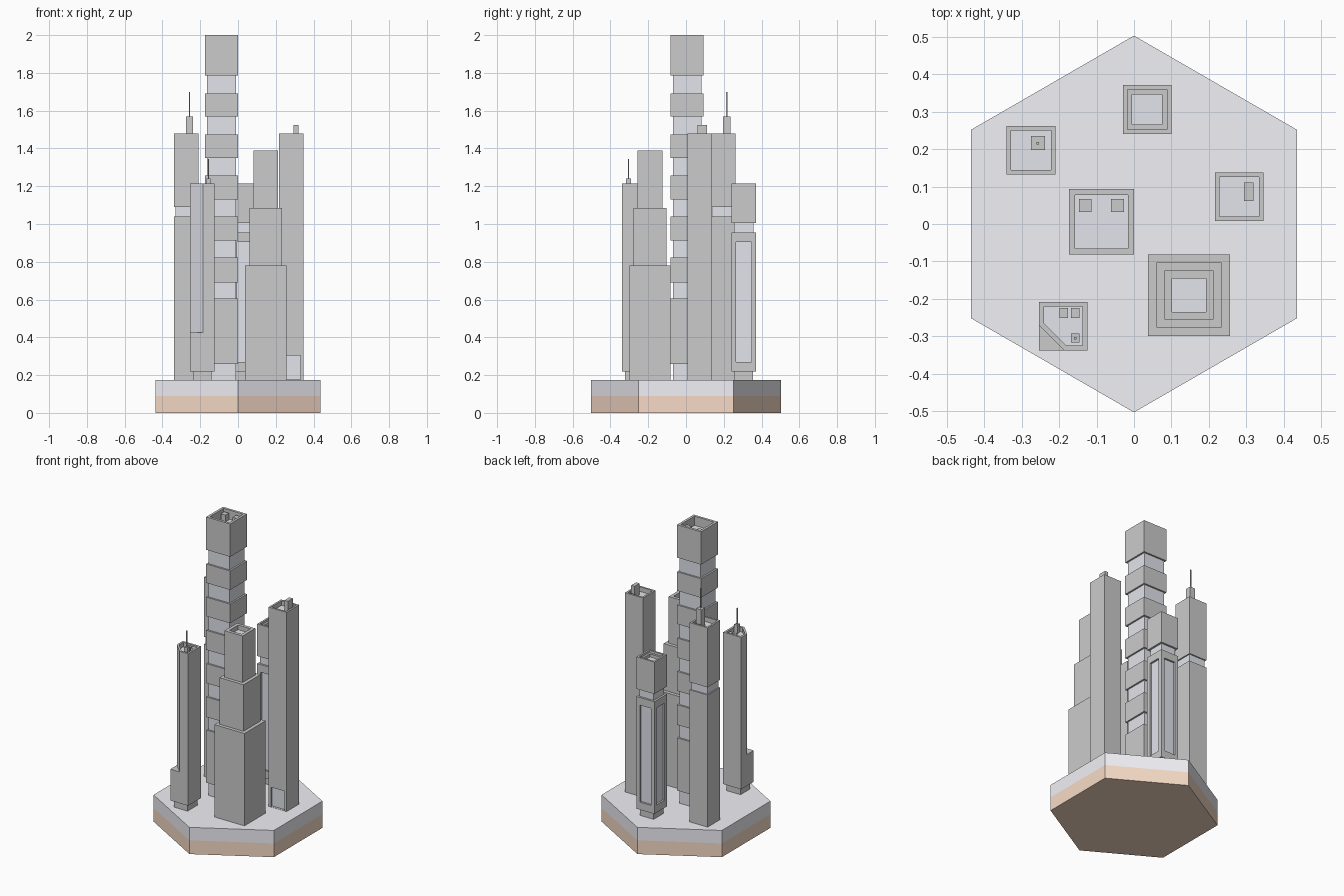
import bpy, bmesh, math
from mathutils import Vector

if "Cube" in bpy.data.objects:
    bpy.data.objects.remove(bpy.data.objects["Cube"])


def material(name, rgb):
    m = bpy.data.materials.new(name)
    m.diffuse_color = (*rgb, 1)
    m.use_nodes = True
    m.node_tree.nodes["Principled BSDF"].inputs["Base Color"].default_value = m.diffuse_color
    return m


GREY = material("concrete", (0.8, 0.8, 0.8))
GLASS = material("glass", (0.76, 0.78, 0.84))
STONE = material("pavement", (0.88, 0.88, 0.93))
SOIL = material("soil", (0.93, 0.71, 0.57))
GROUND = 0.175


def square(h):
    return [(-h, -h), (h, -h), (h, h), (-h, h)]


def cut_square(h, k):
    # square whose front left corner is cut along x + y = -k
    return [(-h, h - k), (h - k, -h), (h, -h), (h, h), (-h, h)]


def hexagon(r):
    return [(r * math.cos(math.radians(30 + 60 * i)), r * math.sin(math.radians(30 + 60 * i))) for i in range(6)]


def finish(bm, name, mats):
    me = bpy.data.meshes.new(name)
    bm.normal_update()
    bm.to_mesh(me)
    bm.free()
    for m in mats:
        me.materials.append(m)
    ob = bpy.data.objects.new(name, me)
    bpy.context.collection.objects.link(ob)
    return ob


def loft(centre, rings, glass_bands=(), glass_cap=True):
    """Stack outlines (outline, z) into one closed skin; returns bmesh and side faces per band."""
    bm = bmesh.new()
    loops = [[bm.verts.new((centre[0] + x, centre[1] + y, z)) for x, y in pts] for pts, z in rings]
    bm.faces.new(loops[0][::-1])
    bands = []
    for k, (a, b) in enumerate(zip(loops, loops[1:])):
        n = len(a)
        band = [bm.faces.new((a[i], a[(i + 1) % n], b[(i + 1) % n], b[i])) for i in range(n)]
        for f in band:
            f.material_index = int(k in glass_bands)
        bands.append(band)
    bm.faces.new(loops[-1]).material_index = int(glass_cap)
    bm.normal_update()
    return bm, bands


def panel(bm, f, half_width, z0, z1, depth):
    """Sink a rectangular glass panel into an upright face."""
    n = f.normal.copy()
    c = f.calc_center_median()
    t = n.cross(Vector((0, 0, 1)))
    bmesh.ops.inset_individual(bm, faces=[f], thickness=0.02)
    for v in f.verts:
        side = 1 if (v.co - c).dot(t) > 0 else -1
        p = c + t * side * half_width
        v.co = (p.x, p.y, z0 if v.co.z < c.z else z1)
    new = bmesh.ops.extrude_discrete_faces(bm, faces=[f])["faces"][0]
    new.material_index = 1
    bmesh.ops.translate(bm, verts=new.verts[:], vec=-n * depth)


def box(name, x0, x1, y0, y1, z0, z1):
    bm, _ = loft(((x0 + x1) / 2, (y0 + y1) / 2),
                 [([(sx * (x1 - x0) / 2, sy * (y1 - y0) / 2) for sx, sy in square(1)], z) for z in (z0, z1)],
                 glass_cap=False)
    finish(bm, name, [GREY])


def antenna(name, x, y, z0, z1):
    box(name, x - 0.003, x + 0.003, y - 0.003, y + 0.003, z0, z1)


def sq_rings(pairs):
    return [(square(h), z) for h, z in pairs]


# hexagonal ground: soil below, pavement above
for name, z0, z1, mat in (("soil_layer", 0, 0.09, SOIL), ("pavement_layer", 0.09, GROUND, STONE)):
    bm, _ = loft((0, 0), [(hexagon(0.503), z0), (hexagon(0.503), z1)], glass_cap=False)
    finish(bm, name, [mat])

# tallest tower: wide blocks alternating with narrow glass floors
wide, slim = 0.087, 0.076
pairs, glass = [(slim, GROUND)], []
blocks = [(0.26, 0.605), (0.69, 0.822), (0.912, 1.04), (1.13, 1.258), (1.35, 1.475), (1.568, 1.692), (1.785, 2.0)]
for lo, hi in blocks:
    glass.append(len(pairs) - 1)
    pairs += [(slim, lo), (wide, lo), (wide, hi)]
    if hi < 2:
        pairs.append((slim, hi))
pairs += [(0.071, 2.0), (0.071, 1.94)]
bm, _ = loft((-0.087, 0.006), sq_rings(pairs), glass)
finish(bm, "banded_tower", [GREY, GLASS])
for i, x in enumerate((-0.147, -0.061)):
    box(f"banded_tower_roof_unit_{i + 1}", x, x + 0.034, 0.032, 0.067, 1.94, 1.985)

# back left tower with one glass floor and an antenna
bm, _ = loft((-0.275, 0.197), sq_rings([(0.065, GROUND), (0.065, 1.04), (0.057, 1.04), (0.057, 1.09), (0.065, 1.09),
                                        (0.065, 1.48), (0.053, 1.48), (0.053, 1.45)]), [2])
finish(bm, "antenna_tower", [GREY, GLASS])
box("antenna_tower_roof_unit", -0.275, -0.238, 0.197, 0.235, 1.45, 1.57)
antenna("antenna_tower_mast", -0.257, 0.216, 1.57, 1.70)

# back tower with sunken panels on all sides
bm, bands = loft((0.035, 0.306), sq_rings([(0.05, GROUND), (0.05, 0.22), (0.065, 0.22), (0.065, 0.955), (0.052, 0.955),
                                           (0.052, 1.005), (0.065, 1.005), (0.065, 1.215), (0.053, 1.215),
                                           (0.053, 1.2), (0.04, 1.2), (0.04, 1.18)]), [4])
for f in bands[2]:
    panel(bm, f, 0.04, 0.27, 0.905, 0.012)
finish(bm, "panelled_tower", [GREY, GLASS])

# right tower with a doorway
bm, bands = loft((0.281, 0.073), sq_rings([(0.065, GROUND), (0.065, 1.48), (0.053, 1.48), (0.053, 1.45)]))
panel(bm, bands[0][0], 0.049, GROUND + 0.001, 0.305, 0.015)
finish(bm, "doorway_tower", [GREY, GLASS])
box("doorway_tower_roof_unit", 0.294, 0.319, 0.061, 0.111, 1.45, 1.525)

# front right stepped tower
bm, _ = loft((0.147, -0.19), sq_rings([(0.109, GROUND), (0.109, 0.78), (0.087, 0.78), (0.087, 1.085), (0.0655, 1.085),
                                       (0.0655, 1.39), (0.045, 1.39), (0.045, 1.36)]))
finish(bm, "stepped_tower", [GREY, GLASS])

# front left tower: square foot, cut corner above
centre = (-0.189, -0.273)
bm, _ = loft(centre, sq_rings([(0.05, GROUND), (0.05, 0.22), (0.065, 0.22), (0.065, 0.425)]), glass_cap=False)
finish(bm, "cut_tower_foot", [GREY])
bm, bands = loft(centre, [(cut_square(0.065, 0.062), 0.425), (cut_square(0.065, 0.062), 1.215),
                          (cut_square(0.052, 0.044), 1.215), (cut_square(0.052, 0.044), 1.185)])
bands[0][0].material_index = 1
finish(bm, "cut_tower_shaft", [GREY, GLASS])
for i, x in enumerate((-0.199, -0.168)):
    box(f"cut_tower_roof_unit_{i + 1}", x, x + 0.023, -0.251, -0.225, 1.185, 1.208)
box("cut_tower_antenna_base", -0.168, -0.145, -0.317, -0.292, 1.185, 1.24)
antenna("cut_tower_mast", -0.157, -0.305, 1.24, 1.345)
